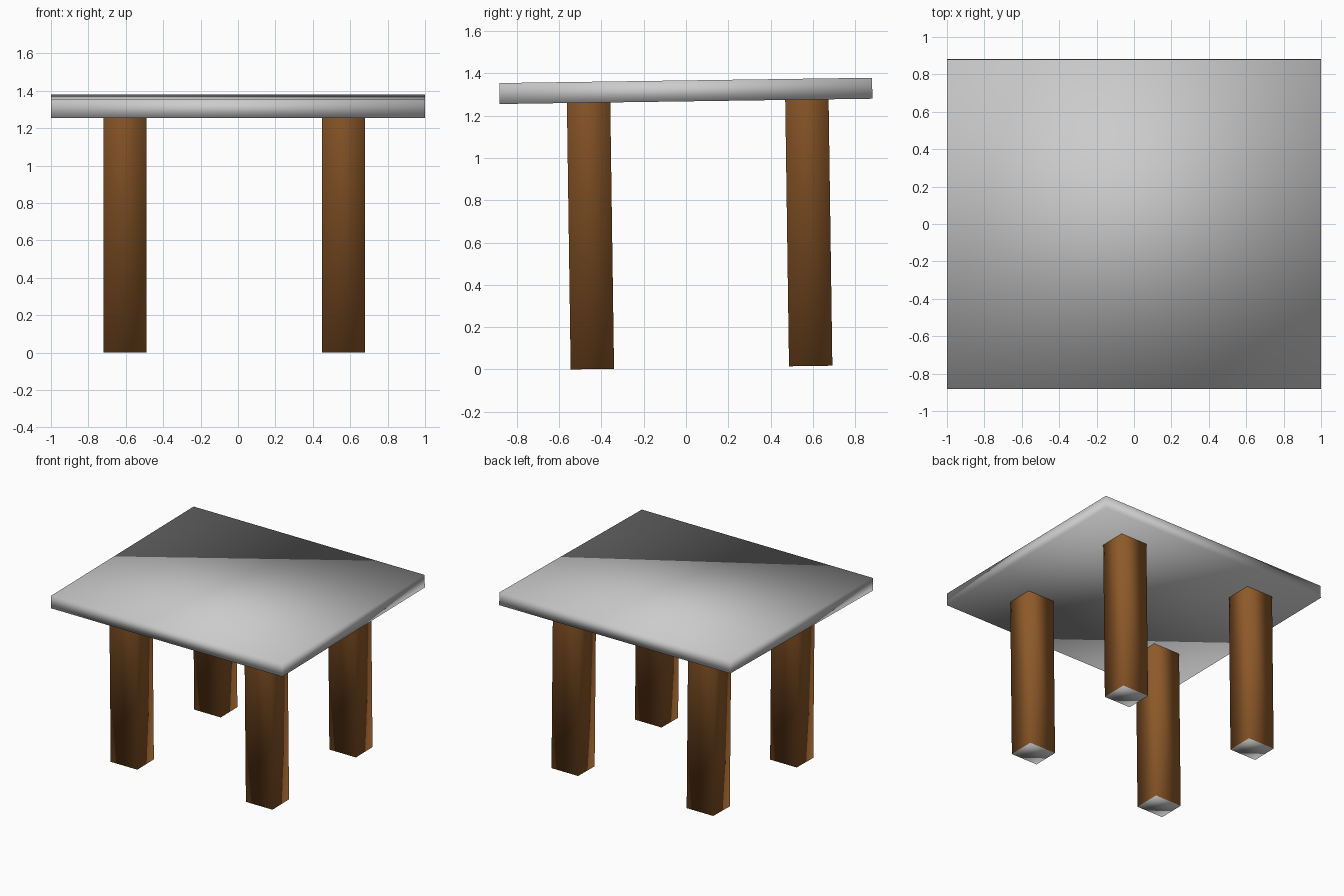
import bpy, bmesh
from mathutils import Matrix, Vector

if "Cube" in bpy.data.objects:
    bpy.data.objects.remove(bpy.data.objects["Cube"])

TILT = Matrix.Rotation(0.0142, 4, 'X')  # whole table leans slightly

brown = bpy.data.materials.new("brown_wood")
brown.diffuse_color = (0.27, 0.10, 0.022, 1)
brown.use_nodes = True
brown.node_tree.nodes["Principled BSDF"].inputs["Base Color"].default_value = brown.diffuse_color


def block(name, lo, hi, leg=False):
    """Smooth-shaded box between two corners, tilted with the table."""
    lo, hi = Vector(lo), Vector(hi)
    bm = bmesh.new()
    bmesh.ops.create_cube(bm, size=1)
    bmesh.ops.scale(bm, vec=hi - lo, verts=bm.verts)
    bmesh.ops.translate(bm, vec=(lo + hi) / 2, verts=bm.verts)
    bm.normal_update()
    if leg:
        # open at the top, grey cap at the foot
        top = [f for f in bm.faces if f.normal.z > 0.5]
        bmesh.ops.delete(bm, geom=top, context='FACES_ONLY')
    for f in bm.faces:
        f.smooth = True
        f.material_index = 1 if leg and f.normal.z < -0.5 else 0
    bmesh.ops.transform(bm, matrix=TILT, verts=bm.verts)
    mesh = bpy.data.meshes.new(name)
    bm.to_mesh(mesh)
    bm.free()
    if leg:
        mesh.materials.append(brown)
        mesh.materials.append(None)
    obj = bpy.data.objects.new(name, mesh)
    bpy.context.collection.objects.link(obj)
    return obj


# Table top
block("table_top", (-1, -0.863, 1.267), (1, 0.899, 1.366))

# Four legs
for side, x0, x1 in (("left", -0.72, -0.49), ("right", 0.45, 0.68)):
    for end, y0, y1 in (("front", -0.545, -0.34), ("back", 0.487, 0.692)):
        block(f"{end}_{side}_leg", (x0, y0, 0.008), (x1, y1, 1.267), leg=True)
